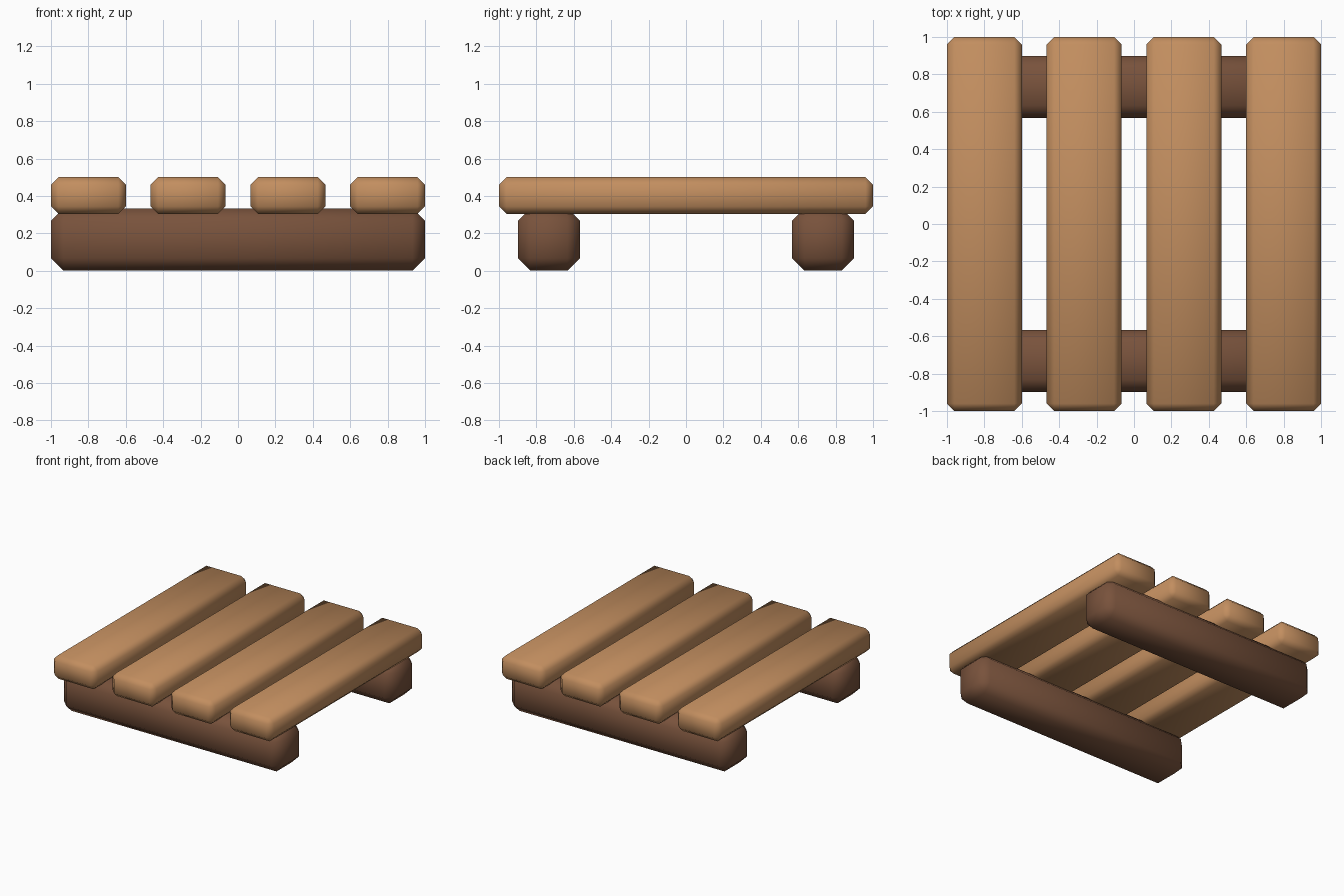
import bpy, bmesh

if "Cube" in bpy.data.objects:
    bpy.data.objects.remove(bpy.data.objects["Cube"])


def material(name, rgb):
    m = bpy.data.materials.new(name)
    m.diffuse_color = (*rgb, 1)
    m.use_nodes = True
    m.node_tree.nodes["Principled BSDF"].inputs["Base Color"].default_value = m.diffuse_color
    return m


light_wood = material("light_wood", (0.54, 0.27, 0.115))
dark_wood = material("dark_wood", (0.19, 0.085, 0.045))


def chamfered_box(name, centre, size, chamfer, mat):
    """Box with one-segment chamfers and soft shading."""
    bm = bmesh.new()
    bmesh.ops.create_cube(bm, size=1)
    for v in bm.verts:
        v.co = [c + a * s for c, a, s in zip(centre, v.co, size)]
    bmesh.ops.bevel(bm, geom=bm.edges[:], offset=chamfer, segments=1,
                    affect='EDGES', profile=0.5)
    for f in bm.faces:
        f.smooth = True
    mesh = bpy.data.meshes.new(name)
    bm.to_mesh(mesh)
    bm.free()
    mesh.materials.append(mat)
    obj = bpy.data.objects.new(name, mesh)
    bpy.context.collection.objects.link(obj)


# Cross beams underneath, front and back
for label, side in (("front", -1), ("back", 1)):
    chamfered_box(f"{label}_beam", (0, side * 0.733, 0.167),
                  (2, 0.333, 0.333), 0.067, dark_wood)

# Four deck planks, evenly spaced
for i in range(4):
    chamfered_box(f"plank_{i + 1}", (-0.8 + i * 1.6 / 3, 0, 0.402),
                  (0.4, 2, 0.196), 0.04, light_wood)
